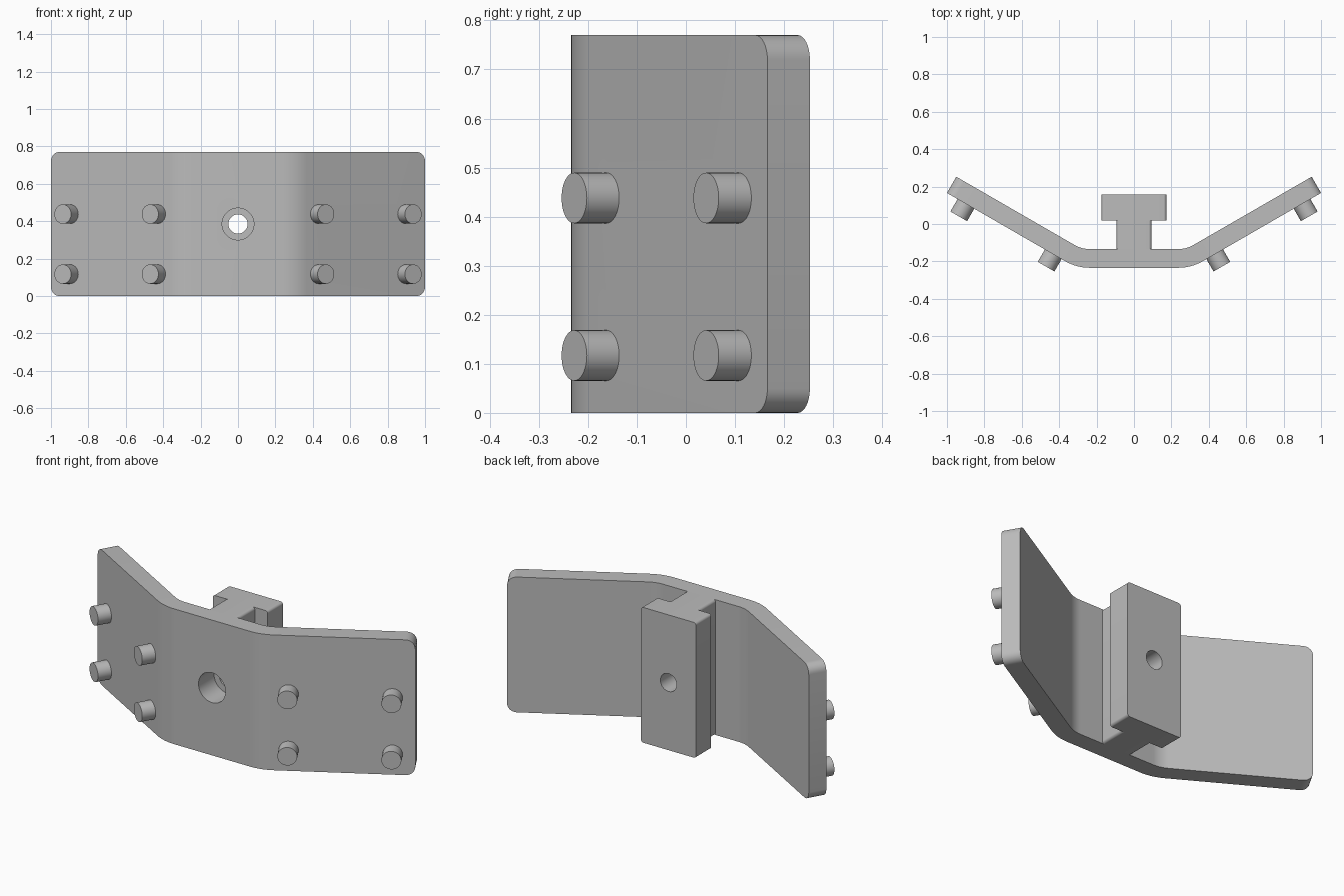
import bpy, bmesh
from math import sin, cos, tan, radians
from mathutils import Matrix, Vector

if "Cube" in bpy.data.objects:
    bpy.data.objects.remove(bpy.data.objects["Cube"])

grey = bpy.data.materials.new("plain grey")
grey.use_nodes = True
COLOUR = (0.5, 0.5, 0.5, 1)
grey.diffuse_color = COLOUR
grey.node_tree.nodes["Principled BSDF"].inputs["Base Color"].default_value = COLOUR

HEIGHT = 0.77
FRONT, BACK = -0.234, -0.134      # faces of the middle of the plate
THICK = BACK - FRONT
BEND = radians(30)
MID_Z = HEIGHT / 2


def make_object(name, bm):
    bmesh.ops.recalc_face_normals(bm, faces=bm.faces)
    mesh = bpy.data.meshes.new(name)
    bm.to_mesh(mesh)
    bm.free()
    mesh.materials.append(grey)
    obj = bpy.data.objects.new(name, mesh)
    bpy.context.collection.objects.link(obj)
    return obj


def extrude(bm, points, direction):
    face = bm.faces.new([bm.verts.new(p) for p in points])
    new = bmesh.ops.extrude_face_region(bm, geom=[face])["geom"]
    bmesh.ops.translate(bm, vec=direction,
                        verts=[g for g in new if isinstance(g, bmesh.types.BMVert)])


def round_edges(bm, edges, radius):
    bmesh.ops.bevel(bm, geom=edges, offset=radius, segments=8,
                    affect='EDGES', profile=0.5)


def rounded_block(name, half_width, y0, y1, radius):
    bm = bmesh.new()
    corners = [(-1, 0), (1, 0), (1, 1), (-1, 1)]
    extrude(bm, [(half_width * x, y0, HEIGHT * z) for x, z in corners], (0, y1 - y0, 0))
    round_edges(bm, [e for e in bm.edges
                     if abs(e.verts[0].co.y - e.verts[1].co.y) > 0.01], radius)
    return make_object(name, bm)


def rod(name, start, axis, length, radius, sides=48):
    """Solid rod running from start along axis; six sides stand point up."""
    bm = bmesh.new()
    bmesh.ops.create_cone(bm, cap_ends=True, segments=sides, radius1=radius,
                          radius2=radius, depth=length)
    axis = Vector(axis).normalized()
    side = Vector((0, 0, 1)).cross(axis)
    turn = Matrix((side, (0, 0, 1), axis)).transposed()
    bm.transform(Matrix.Translation(Vector(start) + axis * length / 2) @ turn.to_4x4())
    return make_object(name, bm)


def drill(obj, cutters):
    bpy.context.view_layer.objects.active = obj
    for cutter in cutters:
        cutter.hide_render = True
        mod = obj.modifiers.new("drill", 'BOOLEAN')
        mod.operation = 'DIFFERENCE'
        mod.solver = 'EXACT'
        mod.object = cutter
        bpy.ops.object.modifier_apply(modifier=mod.name)


# Bent plate: half outline mirrored, concentric bends
R_OUT = 0.26
R_IN = R_OUT - THICK
bend_x = 0.307 - R_OUT * tan(BEND / 2)
bend_y = FRONT + R_OUT
steps = [BEND * i / 12 for i in range(13)]
front_half = [(bend_x + R_OUT * sin(a), bend_y - R_OUT * cos(a)) for a in steps]
back_half = [(bend_x + R_IN * sin(a), bend_y - R_IN * cos(a)) for a in steps]
front_half.append((1.0, 0.166))
back_half.append((1.0 - THICK * sin(BEND), 0.166 + THICK * cos(BEND)))
half = front_half + back_half[::-1]
outline = half + [(-x, y) for x, y in half[::-1]]
bm = bmesh.new()
extrude(bm, [(x, y, 0) for x, y in outline], (0, 0, HEIGHT))
round_edges(bm, [e for e in bm.edges
                 if all(abs(v.co.x) > 0.9 for v in e.verts)
                 and abs(e.verts[0].co.z - e.verts[1].co.z) < 0.01], 0.05)
plate = make_object("bent_plate", bm)

# T-shaped rail on the back
stem = rounded_block("rail_stem", 0.093, BACK, 0.02, 0.015)
head = rounded_block("rail_head", 0.173, 0.02, 0.157, 0.015)

# Central bolt hole: counterbore in front, hexagonal pocket behind
bolt = rod("bolt_cutter", (0, -0.5, MID_Z), (0, 1, 0), 1, 0.051)
bore = rod("counterbore_cutter", (0, -0.5, MID_Z), (0, 1, 0), 0.406, 0.085)
pocket = rod("hex_cutter", (0, 0.087, MID_Z), (0, 1, 0), 0.3, 0.092, 6)
cutters = [bolt, bore, pocket]
drill(plate, [bore])
drill(stem, [bore, bolt])
drill(head, [bolt, pocket])

# Eight hollow bosses, drilled on through the wings
parts = [plate, stem, head]
BOSS = 0.075
for sx, side in ((1, "left"), (-1, "right")):
    outward = Vector((sx * sin(BEND), -cos(BEND), 0))
    for x, y, place in ((0.47, -0.228, "inner"), (0.937, 0.041, "outer")):
        for z, level in ((0.117, "lower"), (0.438, "upper")):
            tip = Vector((sx * x, y, z))
            boss = rod(f"{side}_{place}_{level}_boss", tip, -outward, BOSS + 0.002, 0.0515)
            hole = rod("boss_cutter", tip + outward * 0.1, -outward, 0.4, 0.026, 32)
            drill(boss, [hole])
            drill(plate, [hole])
            cutters.append(hole)
            parts.append(boss)

for cutter in cutters:
    bpy.data.objects.remove(cutter)

# Smooth the curved walls, keep the edges crisp
bpy.ops.object.select_all(action='DESELECT')
for part in parts:
    part.select_set(True)
bpy.context.view_layer.objects.active = plate
bpy.ops.object.shade_smooth_by_angle(angle=radians(30))
